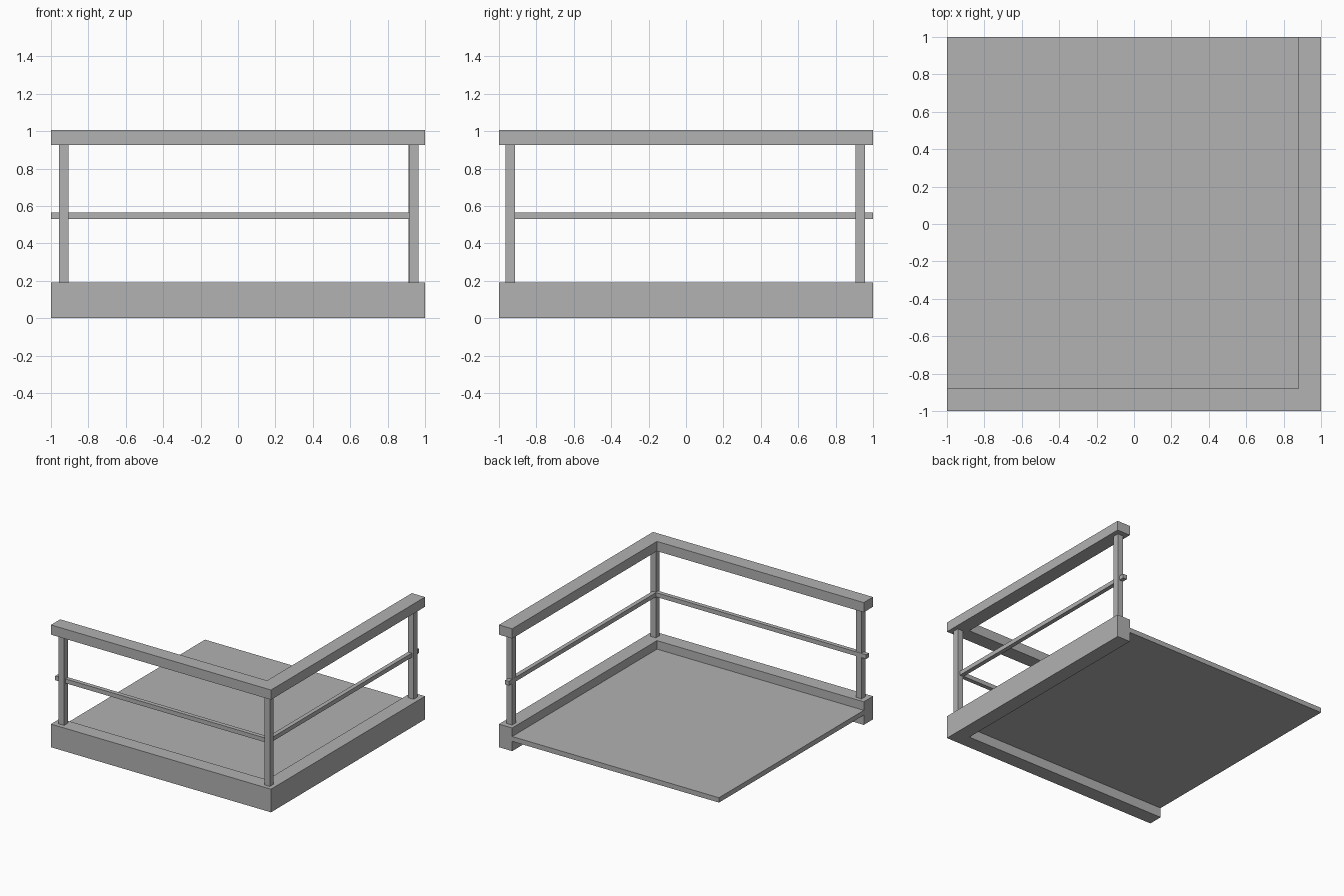
import bpy
import bmesh

cube = bpy.data.objects.get("Cube")
if cube:
    bpy.data.objects.remove(cube, do_unlink=True)

grey = bpy.data.materials.new("plain grey")
grey.use_nodes = True
colour = (0.445, 0.445, 0.445, 1)
grey.diffuse_color = colour
grey.node_tree.nodes["Principled BSDF"].inputs["Base Color"].default_value = colour


def prism(name, outline, z0, z1):
    """Extrude a flat outline from z0 up to z1."""
    bm = bmesh.new()
    face = bm.faces.new([bm.verts.new((x, y, z0)) for x, y in outline])
    side = bmesh.ops.extrude_face_region(bm, geom=[face])
    top = [v for v in side["geom"] if isinstance(v, bmesh.types.BMVert)]
    bmesh.ops.translate(bm, verts=top, vec=(0, 0, z1 - z0))
    bmesh.ops.recalc_face_normals(bm, faces=bm.faces)
    mesh = bpy.data.meshes.new(name)
    bm.to_mesh(mesh)
    bm.free()
    mesh.materials.append(grey)
    obj = bpy.data.objects.new(name, mesh)
    bpy.context.collection.objects.link(obj)


def corner_bar(name, outer, inner, z0, z1):
    """L-shaped bar along the front and the +x side."""
    prism(name, [(-1, -outer), (outer, -outer), (outer, 1),
                 (inner, 1), (inner, -inner), (-1, -inner)], z0, z1)


def post(name, x, y, half=0.025):
    prism(name, [(x - half, y - half), (x + half, y - half),
                 (x + half, y + half), (x - half, y + half)], 0.18, 0.93)


# Floor slab, tucked into the kerb
prism("floor", [(-1, -0.9), (0.9, -0.9), (0.9, 1), (-1, 1)], 0.08, 0.12)

# Kerb and the two rails
corner_bar("kerb", 1.0, 0.88, 0.0, 0.19)
corner_bar("middle_rail", 0.945, 0.91, 0.53, 0.565)
corner_bar("top_rail", 1.0, 0.88, 0.925, 1.005)

# Upright posts
post("corner_post", 0.94, -0.94)
post("front_end_post", -0.932, -0.938)
post("side_end_post", 0.936, 0.932)
